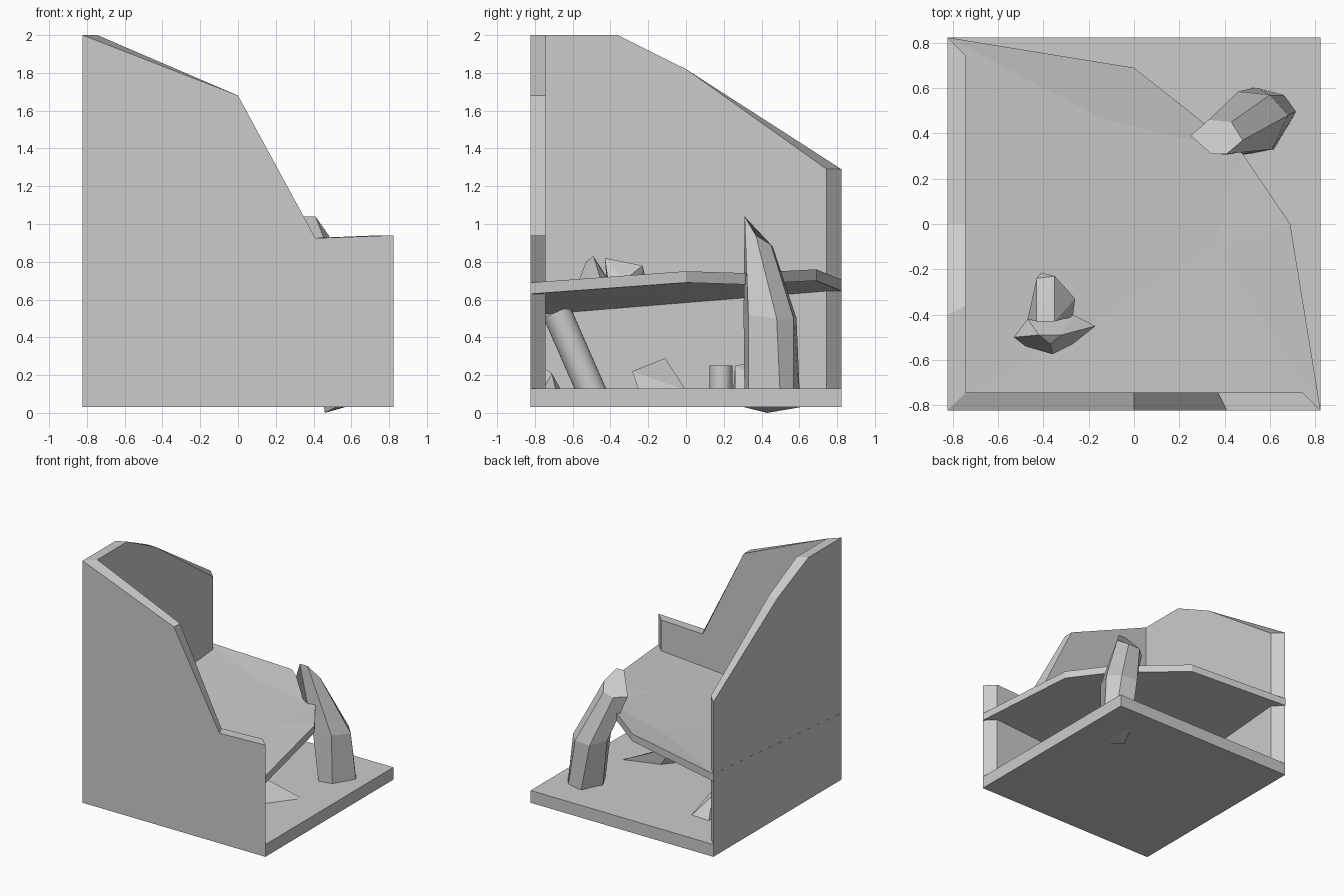
import bpy, bmesh, math
from mathutils import Vector

if "Cube" in bpy.data.objects:
    bpy.data.objects.remove(bpy.data.objects["Cube"])

H = 0.823      # half width of the ruin
INNER = 0.905  # inner wall face as a fraction of the outer one


def finish(name, bm):
    bmesh.ops.recalc_face_normals(bm, faces=bm.faces)
    mesh = bpy.data.meshes.new(name)
    bm.to_mesh(mesh)
    bm.free()
    ob = bpy.data.objects.new(name, mesh)
    bpy.context.collection.objects.link(ob)
    return ob


def loft(name, rings):
    """Join rings of equal length with quads and cap both ends."""
    bm = bmesh.new()
    vs = [[bm.verts.new(p) for p in r] for r in rings]
    n = len(vs[0])
    for a, b in zip(vs, vs[1:]):
        for i in range(n):
            j = (i + 1) % n
            bm.faces.new((a[i], a[j], b[j], b[i]))
    bm.faces.new(vs[0][::-1])
    bm.faces.new(vs[-1])
    return finish(name, bm)


def hull(name, points):
    """Faceted chunk of rubble around a few points."""
    bm = bmesh.new()
    for p in points:
        bm.verts.new(p)
    res = bmesh.ops.convex_hull(bm, input=bm.verts)
    junk = {v for v in res["geom_interior"] if isinstance(v, bmesh.types.BMVert)}
    bmesh.ops.delete(bm, geom=list(junk), context="VERTS")
    return finish(name, bm)


def column(name, a, b, radius):
    a, b = Vector(a), Vector(b)
    d = b - a
    bpy.ops.mesh.primitive_cylinder_add(vertices=32, radius=radius, depth=d.length,
                                        location=(a + b) / 2,
                                        rotation=d.to_track_quat("Z", "Y").to_euler())
    ob = bpy.context.object
    ob.name = name
    bpy.ops.object.shade_smooth_by_angle(angle=math.radians(40))
    return ob


# ground floor
bpy.ops.mesh.primitive_cube_add(size=1, location=(0, 0, 0.08))
floor = bpy.context.object
floor.name = "ground_floor"
floor.scale = (2 * H, 2 * H, 0.10)

# broken walls with mitred ends
front = [(-H, 0.03), (H, 0.03), (H, 0.94), (0.41, 0.925), (0, 1.68), (-H, 2.0)]
side = [(-H, 0.03), (H, 0.03), (H, 1.29), (0, 1.82), (-0.40, 2.0), (-H, 2.0)]
loft("front_wall", [[(t * k, -H * k, z) for t, z in front] for k in (1, INNER)])
loft("left_wall", [[(-H * k, t * k, z) for t, z in side] for k in (1, INNER)])

# sagging upper floor: tilted slab with a chipped diagonal edge
E = H + 0.001
rim = [(-E, -H, 0.57), (E, -H, 0.69), (0.69, 0, 0.75),
       (0.48, 0.31, 0.74), (0, 0.69, 0.76), (-E, E, 0.705)]
dents = [(0.36, -0.10, 0.70), (-0.15, 0.47, 0.71)]
bm = bmesh.new()
top = [bm.verts.new(p) for p in rim]
low = [bm.verts.new((x, y, z - 0.06)) for x, y, z in rim]
d1, d2 = [bm.verts.new(p) for p in dents]
for i in range(6):
    j = (i + 1) % 6
    bm.faces.new((low[i], low[j], top[j], top[i]))
bm.faces.new(low[::-1])
for f in ((top[0], top[1], d1), (top[1], top[2], d1), (top[2], top[3], d1),
          (d1, top[3], d2), (top[3], top[4], d2), (top[4], top[5], d2),
          (top[5], top[0], d2), (top[0], d1, d2)):
    bm.faces.new(f)
finish("upper_floor", bm)

# bent six-sided pillar poking through the ground floor
loft("broken_pillar", [
    [(.46, .43, 0), (.54, .605, .03), (.67, .57, .06), (.72, .50, .06), (.62, .33, .05), (.52, .31, .03)],
    [(.38, .47, .52), (.46, .585, .50), (.60, .57, .50), (.68, .48, .50), (.61, .33, .52), (.46, .305, .52)],
    [(.25, .39, .88), (.33, .46, .88), (.43, .45, .89), (.48, .37, .94), (.41, .31, 1.04), (.34, .31, 1.04)],
])

# smooth column remains under the upper floor
column("leaning_column", (-0.55, -0.49, 0.09), (-0.55, -0.685, 0.535), 0.077)
column("column_drum", (-0.45, 0.185, 0.12), (-0.45, 0.185, 0.25), 0.06)

# rubble on the upper floor
hull("upper_boulder", [
    (-.53, -.50, .69), (-.47, -.42, .72), (-.48, -.54, .66), (-.36, -.575, .68),
    (-.27, -.53, .67), (-.17, -.45, .70), (-.27, -.40, .68), (-.42, -.49, .83),
    (-.32, -.49, .83), (-.40, -.40, .63), (-.37, -.53, .80)])
hull("upper_shard", [
    (-.43, -.24, .77), (-.35, -.23, .78), (-.41, -.215, .72), (-.26, -.33, .70),
    (-.27, -.41, .68), (-.47, -.42, .70), (-.43, -.43, .82), (-.35, -.43, .82),
    (-.43, -.25, .65), (-.34, -.25, .65), (-.30, -.40, .64)])

# rubble on the ground floor
hull("fallen_plate", [
    (.60, 0, .12), (.30, -.10, .12), (.20, -.11, .29), (.28, -.285, .22),
    (.41, -.25, .12), (.22, -.20, .12)])
hull("back_rubble", [
    (-.39, .50, .12), (-.56, .51, .12), (-.50, .37, .27), (-.42, .26, .25),
    (-.36, .26, .12), (-.55, .25, .12), (-.52, .27, .24)])
hull("front_rubble", [
    (-.10, -.76, .12), (.12, -.76, .12), (0, -.66, .12), (.08, -.69, .12),
    (-.02, -.76, .24), (.03, -.71, .21), (-.06, -.70, .19)])
